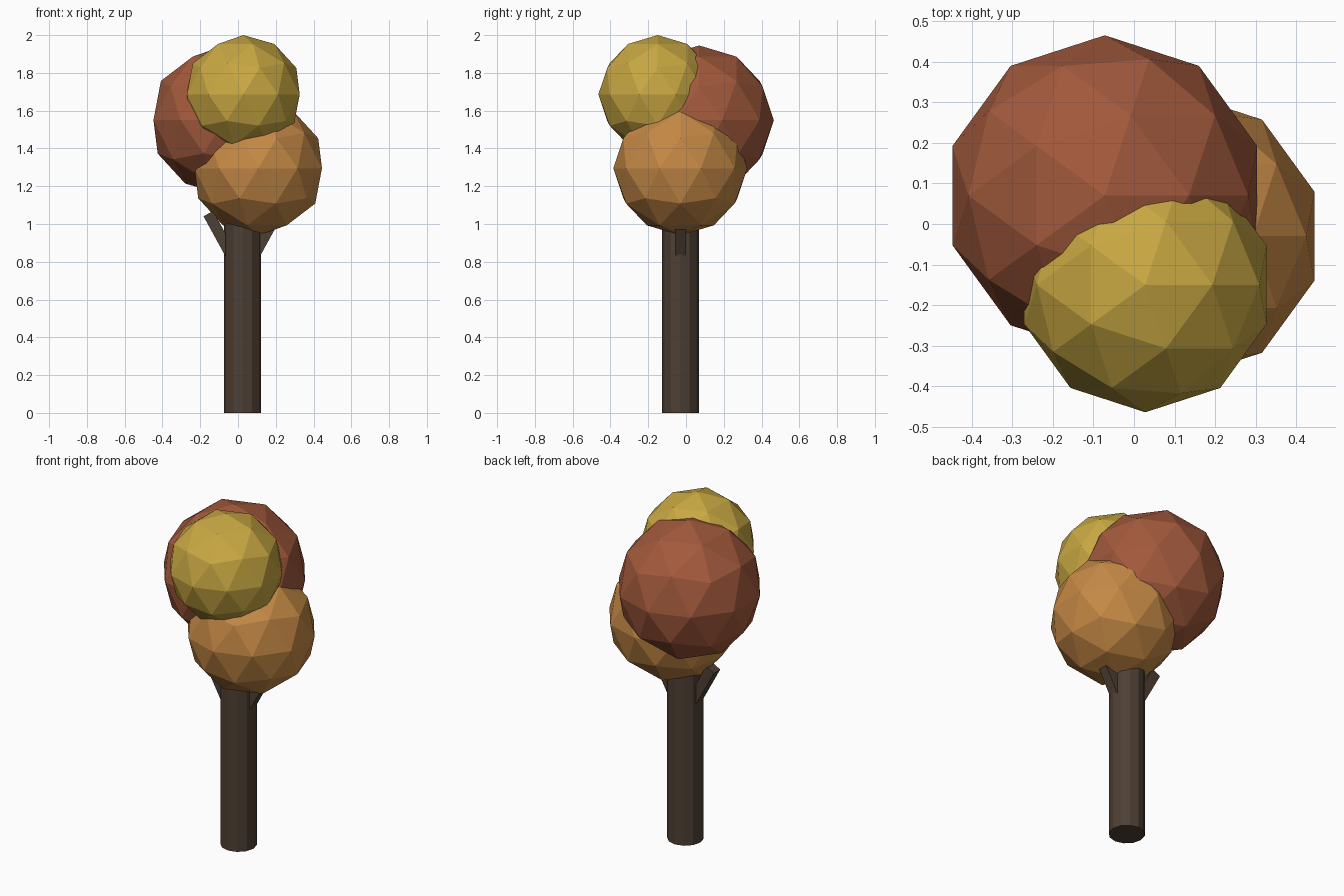
import bpy
from math import sin, cos

if "Cube" in bpy.data.objects:
    bpy.data.objects.remove(bpy.data.objects["Cube"])


def material(name, rgb):
    m = bpy.data.materials.new(name)
    m.diffuse_color = (*rgb, 1)
    m.use_nodes = True
    m.node_tree.nodes["Principled BSDF"].inputs["Base Color"].default_value = m.diffuse_color
    return m


bark = material("bark", (0.075, 0.05, 0.034))
red = material("red_leaves", (0.36, 0.10, 0.045))
orange = material("orange_leaves", (0.56, 0.25, 0.06))
yellow = material("yellow_leaves", (0.58, 0.39, 0.055))


def finish(name, mat):
    ob = bpy.context.object
    ob.name = name
    ob.data.materials.append(mat)
    return ob


# Trunk
TX, TY = 0.025, -0.03
bpy.ops.mesh.primitive_cylinder_add(vertices=12, radius=0.098, depth=1.0,
                                    location=(TX, TY, 0.5))
finish("trunk", bark)

# Two square branch stubs leaning out of the trunk
TILT, LENGTH, THICK = 0.5, 0.36, 0.058
for side, name in ((-1, "left_branch"), (1, "right_branch")):
    x = TX + side * (0.182 - sin(TILT) * LENGTH / 2)
    z = 1.055 - cos(TILT) * LENGTH / 2
    bpy.ops.mesh.primitive_cube_add(size=1, location=(x, TY, z),
                                    rotation=(0, side * TILT, 0))
    finish(name, bark).scale = (THICK, THICK, LENGTH)

# Faceted foliage clumps
for name, r, loc, mat in (
    ("red_foliage", 0.395, (-0.072, 0.07, 1.55), red),
    ("orange_foliage", 0.355, (0.107, -0.03, 1.295), orange),
    ("yellow_foliage", 0.314, (0.028, -0.15, 1.686), yellow),
):
    bpy.ops.mesh.primitive_ico_sphere_add(subdivisions=2, radius=r, location=loc)
    finish(name, mat)
